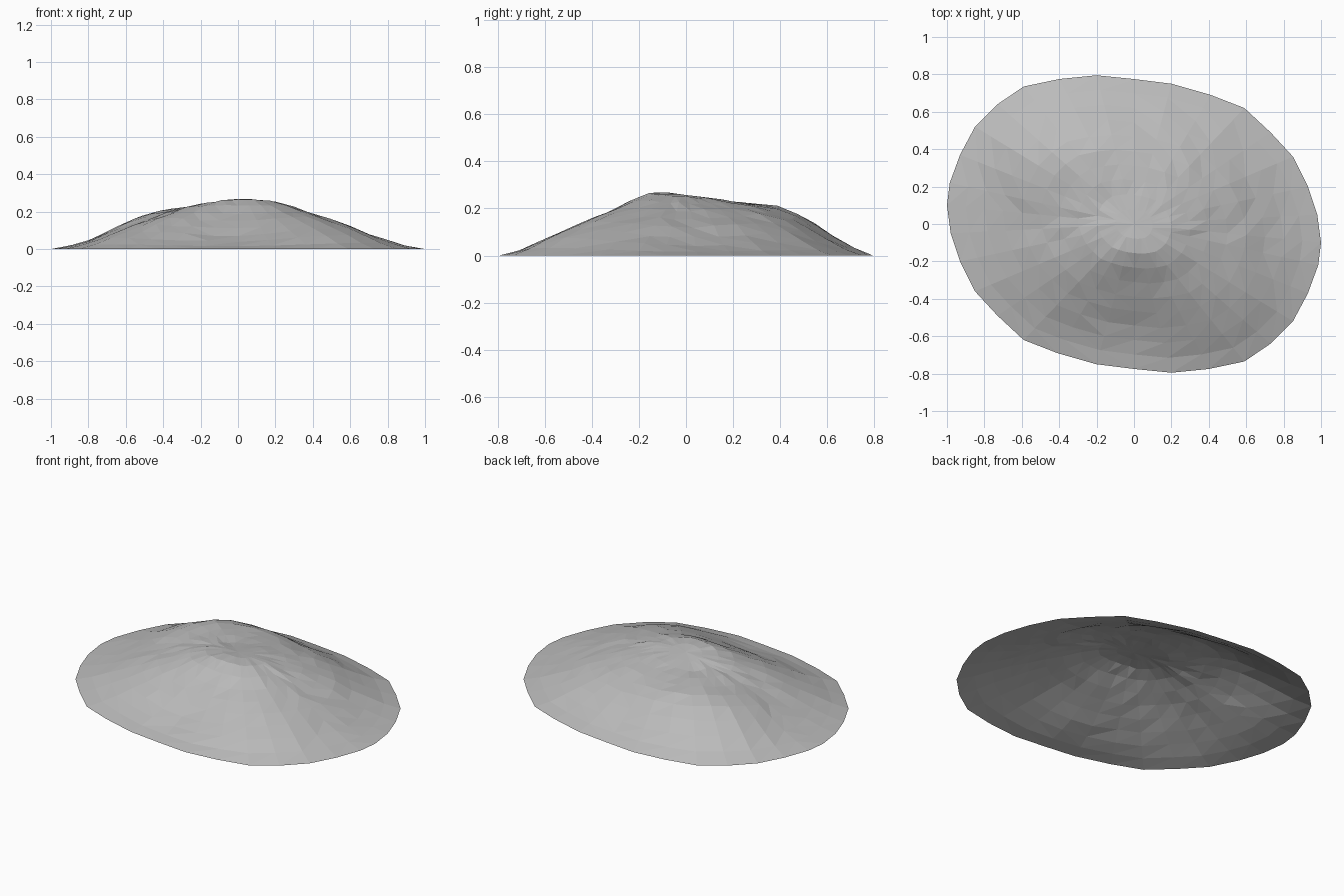
import bpy
import bmesh
import random

random.seed(4)
cube = bpy.data.objects.get("Cube")
if cube:
    bpy.data.objects.remove(cube)

RINGS = 10

# Half of the rim; the other half is the same line turned by half a circle
half_rim = [(1, -.1), (.98, .05), (.93, .2), (.85, .36), (.73, .49), (.59, .62),
            (.41, .69), (.2, .75), (0, .775), (-.2, .795), (-.4, .775),
            (-.59, .735), (-.73, .64), (-.85, .52), (-.93, .37), (-.985, .22)]
rim = half_rim + [(-x, -y) for x, y in half_rim]

# Heights along eight spokes, from near the summit out towards the rim
summit = .257
spokes = [(.25, .19, .12, .043),      # left slope
          (.24, .2, .135, .055),
          (.235, .215, .165, .07),    # back
          (.228, .222, .19, .095),    # second hump
          (.24, .19, .125, .045),     # right slope
          (.25, .195, .13, .06),
          (.267, .19, .11, .04),      # steep front
          (.26, .2, .145, .075)]


def curve(a, b, c, d, t):
    """Smooth curve from b to c, guided by the neighbours a and d."""
    return b + .5 * t * (c - a + t * (2 * a - 5 * b + 4 * c - d
                                      + t * (3 * (b - c) + d - a)))


def spoke_height(index, t):
    row = spokes[index % 8]
    across = spokes[(index + 4) % 8][0]
    line = [across, summit, *row, 0, 0]
    step = min(int(t * 5 + 1e-6), 4)
    return curve(*line[step:step + 4], t * 5 - step)


def height(i, t):
    s, part = divmod(i, 4)
    return curve(*[spoke_height(s + k, t) for k in (-1, 0, 1, 2)], part / 4)


# Open mound shell made of rings around the summit
bm = bmesh.new()
top = bm.verts.new((0, 0, summit))
rings = []
for r in range(1, RINGS + 1):
    t = r / RINGS
    rough = .004 if 1 < r < RINGS - 1 else 0
    ring = []
    for i, (x, y) in enumerate(rim):
        z = height(i, t) + random.uniform(-rough, rough)
        ring.append(bm.verts.new((x * t, y * t, max(z, 0))))
    rings.append(ring)

count = len(rim)
for i in range(count):
    j = (i + 1) % count
    bm.faces.new((top, rings[0][i], rings[0][j]))
    for inner, outer in zip(rings, rings[1:]):
        bm.faces.new((inner[i], outer[i], outer[j], inner[j]))
bmesh.ops.triangulate(bm, faces=bm.faces[:], quad_method='SHORT_EDGE')

mesh = bpy.data.meshes.new("mound")
bm.to_mesh(mesh)
bm.free()
mound = bpy.data.objects.new("mound", mesh)
bpy.context.collection.objects.link(mound)

# Plain grey stone
stone = bpy.data.materials.new("stone_grey")
stone.use_nodes = True
colour = (.5, .5, .5, 1)
stone.diffuse_color = colour
stone.node_tree.nodes["Principled BSDF"].inputs["Base Color"].default_value = colour
mesh.materials.append(stone)
